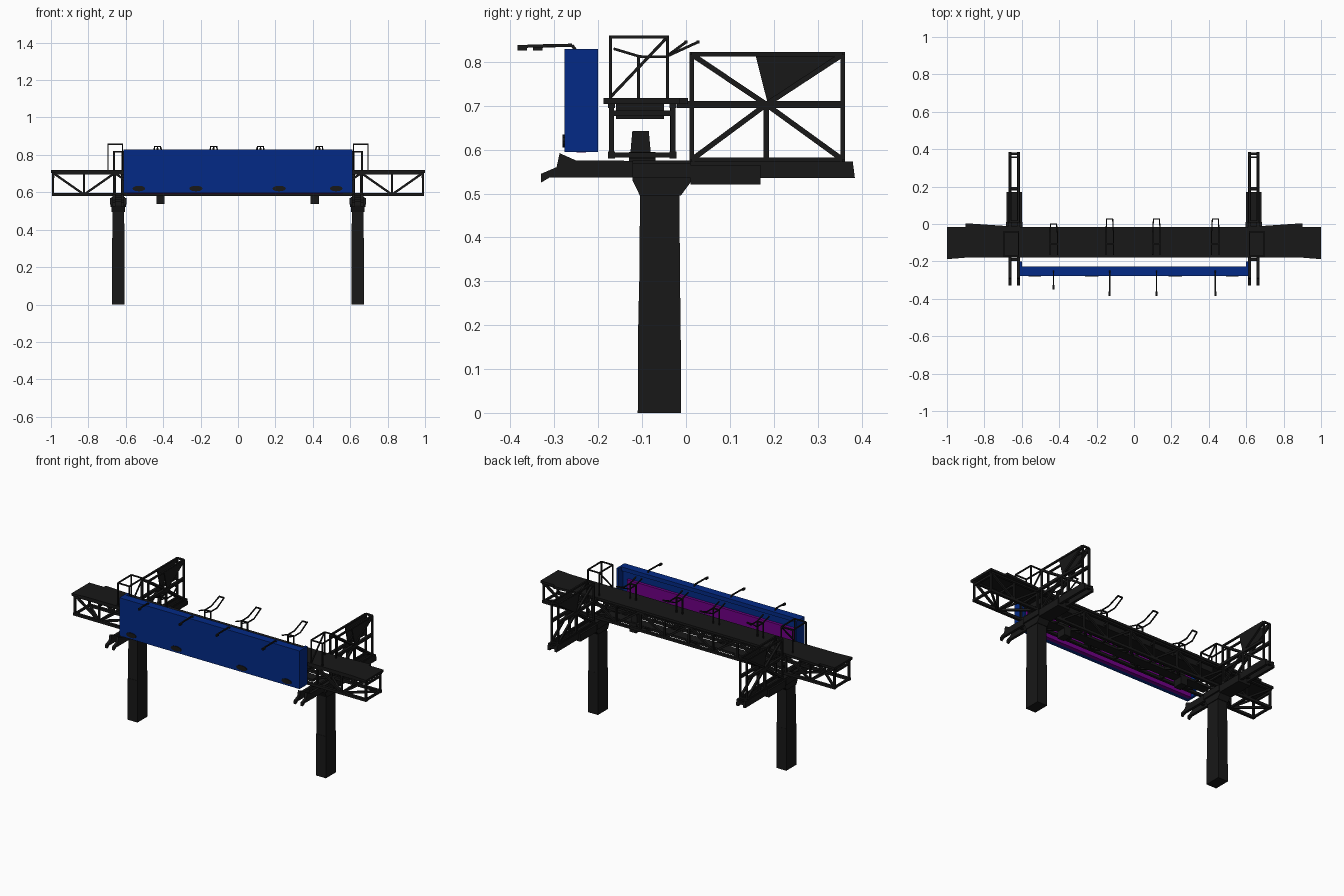
import bpy, bmesh, math
from mathutils import Vector, Matrix

if "Cube" in bpy.data.objects:
    bpy.data.objects.remove(bpy.data.objects["Cube"])


def material(name, rgb):
    m = bpy.data.materials.new(name)
    m.diffuse_color = (*rgb, 1)
    m.use_nodes = True
    m.node_tree.nodes["Principled BSDF"].inputs["Base Color"].default_value = m.diffuse_color
    return m


DARK = material("dark_steel", (0.009, 0.009, 0.009))
BLUE = material("sign_blue", (0.001, 0.023, 0.24))
PURPLE = material("sign_back_purple", (0.16, 0.0, 0.24))


def finish(bm, name, mat):
    bmesh.ops.recalc_face_normals(bm, faces=bm.faces)
    me = bpy.data.meshes.new(name)
    bm.to_mesh(me)
    bm.free()
    me.materials.append(mat)
    ob = bpy.data.objects.new(name, me)
    bpy.context.collection.objects.link(ob)
    return ob


def box(bm, x0, x1, y0, y1, z0, z1, top=1.0):
    """Box from ranges; top scales the upper face."""
    c = Vector(((x0 + x1) / 2, (y0 + y1) / 2, (z0 + z1) / 2))
    m = Matrix.Translation(c) @ Matrix.Diagonal((x1 - x0, y1 - y0, z1 - z0, 1))
    vs = bmesh.ops.create_cube(bm, size=1, matrix=m)["verts"]
    for v in vs:
        if v.co.z > c.z:
            v.co.x = c.x + (v.co.x - c.x) * top
            v.co.y = c.y + (v.co.y - c.y) * top


def bar(bm, a, b, t=0.01):
    """Square bar between two points."""
    a, b = Vector(a), Vector(b)
    d = b - a
    m = (Matrix.Translation((a + b) / 2) @ d.to_track_quat('Z', 'Y').to_matrix().to_4x4()
         @ Matrix.Diagonal((t, t, d.length, 1)))
    bmesh.ops.create_cube(bm, size=1, matrix=m)


def path(bm, pts, t=0.008):
    for a, b in zip(pts, pts[1:]):
        bar(bm, a, b, t)


def prism(bm, pts, offset):
    """Closed prism from a flat polygon moved along an offset."""
    a = [bm.verts.new(p) for p in pts]
    b = [bm.verts.new(Vector(p) + Vector(offset)) for p in pts]
    bm.faces.new(a)
    bm.faces.new(b[::-1])
    for i in range(len(a)):
        bm.faces.new((a[i - 1], a[i], b[i], b[i - 1]))


# Main truss: chords, posts and zigzag diagonals on all open sides
YF, YB, ZB, ZT = -0.17, -0.03, 0.588, 0.703
bm = bmesh.new()
for y in (YF, YB):
    for z in (ZB, ZT):
        bar(bm, (-0.995, y, z), (0.995, y, z), 0.016)
n = 12
xs = [-0.988 + 1.976 * i / n for i in range(n + 1)]
for i, x in enumerate(xs):
    for y in (YF, YB):
        bar(bm, (x, y, ZB), (x, y, ZT), 0.011)
    for z in (ZB, ZT - 0.02):
        bar(bm, (x, YF, z), (x, YB, z), 0.012)
    if i < n:
        lo, hi = (ZB, ZT) if i % 2 else (ZT, ZB)
        for y in (YF, YB):
            bar(bm, (x, y, lo), (xs[i + 1], y, hi), 0.012)
        bar(bm, (x, YF if i % 2 else YB, ZB), (xs[i + 1], YB if i % 2 else YF, ZB), 0.012)
finish(bm, "main_truss", DARK)

# Walkway deck, slightly flared at both ends
bm = bmesh.new()
half = [(0.62, -0.015), (0.9, 0.004), (0.9, -0.015), (1.0, -0.015), (1.0, -0.188), (0.9, -0.18), (0.62, -0.178)]
outline = half + [(-x, y) for x, y in reversed(half)]
prism(bm, [(x, y, 0.704) for x, y in outline], (0, 0, 0.014))
box(bm, -0.6, 0.6, -0.16, -0.05, 0.67, 0.705)
finish(bm, "walkway_deck", DARK)

# Lower girder plate with equipment boxes above and below it
bm = bmesh.new()
box(bm, -0.6, 0.6, -0.13, -0.07, 0.58, 0.595)
for x in (-0.415, 0.41):
    box(bm, x - 0.022, x + 0.022, -0.13, -0.07, 0.537, 0.585)
    box(bm, x - 0.02, x + 0.02, -0.127, -0.08, 0.59, 0.642, 0.8)
finish(bm, "equipment_boxes", DARK)

for s, side in ((-1, "left"), (1, "right")):
    # Column with flared capital
    bm = bmesh.new()
    cx = 0.64 * s
    box(bm, cx - 0.034, cx + 0.034, -0.11, -0.011, 0, 0.255, 0.97)
    box(bm, cx - 0.033, cx + 0.033, -0.107, -0.013, 0.25, 0.51, 0.95)
    finish(bm, side + "_column", DARK)
    bm = bmesh.new()
    cap = [(-0.105, 0.495), (-0.122, 0.53), (-0.122, 0.575), (0.01, 0.575), (0.01, 0.525), (-0.012, 0.495)]
    prism(bm, [(cx - 0.036, y, z) for y, z in cap], (0.072, 0, 0))
    box(bm, cx - 0.045, cx + 0.045, -0.122, 0.01, 0.535, 0.57)
    finish(bm, side + "_column_capital", DARK)

    # Pair of cross beams carrying the sign in front and the rear frame
    bm = bmesh.new()
    prof = [(-0.33, 0.525), (-0.33, 0.545), (-0.295, 0.56), (-0.288, 0.592), (-0.25, 0.575),
            (0.38, 0.573), (0.385, 0.535), (-0.31, 0.537)]
    for x in (0.617, 0.664):
        prism(bm, [(s * x - 0.008, y, z) for y, z in prof], (0.016, 0, 0))
    for y in (-0.19, 0.19, 0.375):
        bar(bm, (s * 0.617, y, 0.555), (s * 0.664, y, 0.555), 0.014)
    box(bm, cx - 0.042, cx + 0.042, 0.01, 0.17, 0.521, 0.565)
    finish(bm, side + "_cross_beams", DARK)

    # Rear braced frame, two parallel sides with cross ties
    bm = bmesh.new()
    mid = (0.183, 0.703)
    corners = [(0.013, 0.577), (0.013, 0.817), (0.357, 0.817), (0.357, 0.577)]
    for x in (0.618, 0.663):
        P = lambda y, z: (s * x, y, z)
        path(bm, [P(*c) for c in corners + corners[:1]], 0.01)
        for c in corners:
            bar(bm, P(*c), P(*mid), 0.012)
        bar(bm, P(-0.02, 0.703), P(0.357, 0.703), 0.016)
        bar(bm, P(mid[0], 0.577), P(*mid), 0.013)
        prism(bm, [P(0.158, 0.817), P(0.35, 0.817), P(0.185, 0.71)], (0.006 * -s, 0, 0))
    for y, z in corners + [mid]:
        bar(bm, (s * 0.618, y, z), (s * 0.663, y, z), 0.01)
    finish(bm, side + "_rear_frame", DARK)

    # Open access cage standing on the walkway
    bm = bmesh.new()
    xa, xb, ya, yb, zt = s * 0.618, s * 0.695, -0.172, -0.042, 0.857
    for x in (xa, xb):
        for y in (ya, yb):
            bar(bm, (x, y, 0.71), (x, y, zt), 0.007)
        bar(bm, (x, ya, zt), (x, yb, zt), 0.007)
    for y in (ya, yb):
        bar(bm, (xa, y, zt), (xb, y, zt), 0.007)
    bar(bm, (xa, ya, 0.72), (xa, yb, zt), 0.007)
    finish(bm, side + "_access_cage", DARK)

# Sign shell: front panel with end and top flanges, open at the back
X = 0.612
bm = bmesh.new()
box(bm, -X, X, -0.277, -0.245, 0.595, 0.829)
for s in (-1, 1):
    xa, xb = sorted((s * X, s * (X - 0.014)))
    box(bm, xa, xb, -0.25, -0.2, 0.595, 0.829)
box(bm, -X, X, -0.25, -0.228, 0.805, 0.829)
finish(bm, "sign_panel", BLUE)

# Purple lining on the lower back of the sign
bm = bmesh.new()
box(bm, -X + 0.016, X - 0.05, -0.25, -0.228, 0.594, 0.76)
finish(bm, "sign_back_lining", PURPLE)

# Dark oval fittings along the lower front of the sign
bm = bmesh.new()
for x, r in ((-0.53, 0.034), (-0.225, 0.036), (0.22, 0.036), (0.525, 0.034)):
    m = (Matrix.Translation((x, -0.278, 0.62)) @ Matrix.Diagonal((r, 1, 0.015, 1))
         @ Matrix.Rotation(math.pi / 2, 4, 'X'))
    bmesh.ops.create_cone(bm, cap_ends=True, segments=12, radius1=1, radius2=1, depth=0.006, matrix=m)
finish(bm, "sign_fittings", DARK)

# Lamp arms over the sign and hooped brackets on the walkway
for i, x in enumerate((-0.43, -0.13, 0.12, 0.435)):
    bm = bmesh.new()
    reach = -0.345 if i == 0 else -0.38
    path(bm, [(x, -0.25, 0.825), (x, -0.26, 0.838), (x, reach + 0.02, 0.836), (x, reach, 0.83)], 0.007)
    box(bm, x - 0.005, x + 0.005, reach - 0.004, reach + 0.018, 0.826, 0.838)
    finish(bm, "lamp_arm_%d" % (i + 1), DARK)
    bm = bmesh.new()
    end = 0.0 if i == 0 else 0.027
    for dx in (-0.02, 0.02):
        path(bm, [(x + dx, -0.165, 0.83), (x + dx, -0.105, 0.812), (x + dx, -0.045, 0.812),
                  (x + dx * 0.8, end, 0.845)], 0.006)
        bar(bm, (x + dx, -0.108, 0.71), (x + dx, -0.108, 0.812), 0.007)
    bar(bm, (x - 0.02, -0.105, 0.812), (x + 0.02, -0.105, 0.812), 0.007)
    bar(bm, (x - 0.018, end, 0.845), (x + 0.018, end, 0.845), 0.007)
    finish(bm, "walkway_bracket_%d" % (i + 1), DARK)
